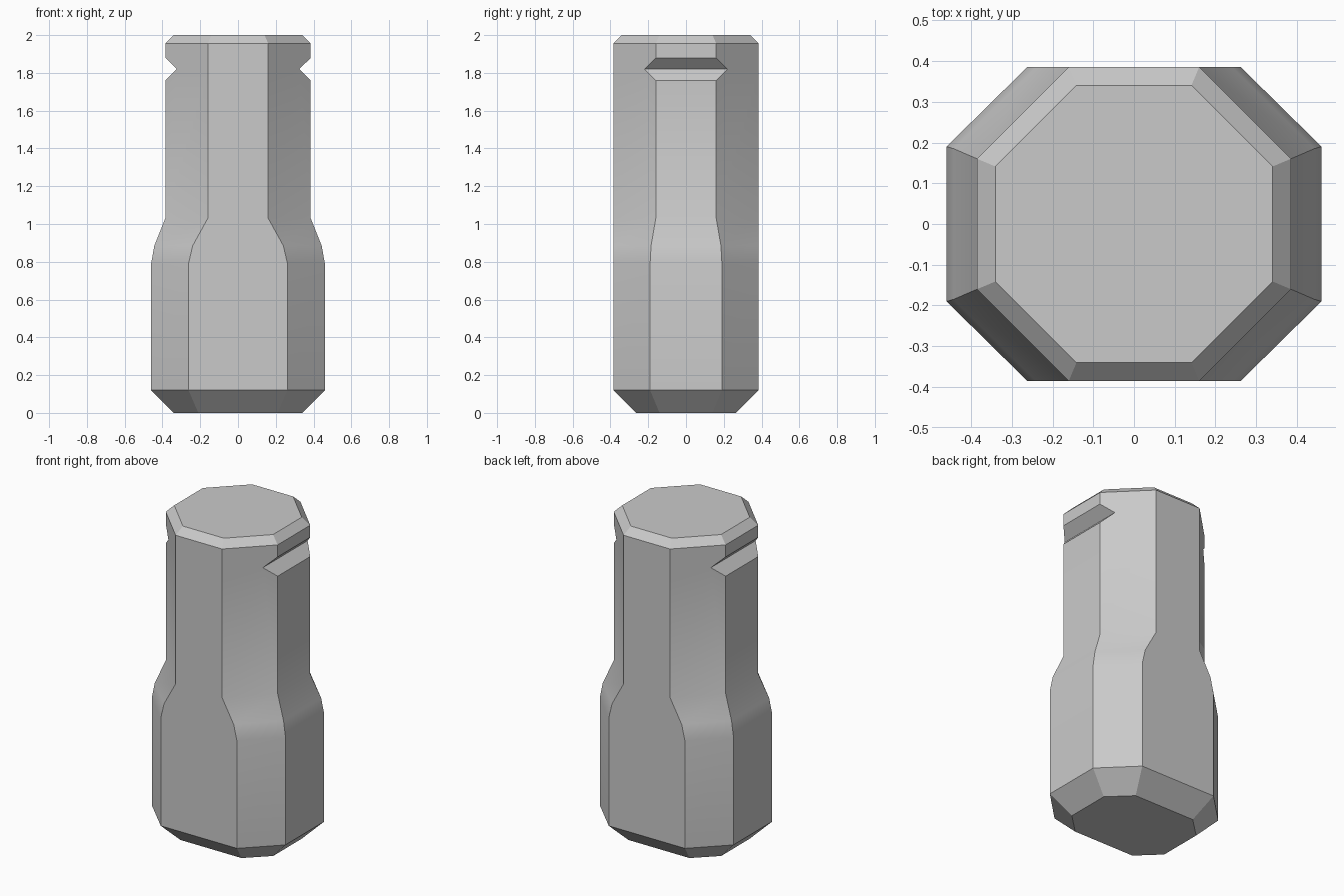
import bpy, bmesh, math

cube = bpy.data.objects.get("Cube")
if cube:
    bpy.data.objects.remove(cube, do_unlink=True)

# Single grey material
grey = bpy.data.materials.new("plain grey")
grey.use_nodes = True
colour = (0.59, 0.59, 0.59, 1)
grey.diffuse_color = colour
grey.node_tree.nodes["Principled BSDF"].inputs["Base Color"].default_value = colour

# Octagon sections: height, half width, half depth, front half edge, side half edge
sections = [
    (0.0, 0.34, 0.265, 0.21, 0.14),      # foot of the bottom chamfer
    (0.12, 0.46, 0.385, 0.262, 0.19),
    (0.79, 0.46, 0.385, 0.262, 0.19),    # wide body ends
    (0.885, 0.443, 0.385, 0.24, 0.185),
    (1.03, 0.385, 0.385, 0.16, 0.16),    # neck starts
    (1.76, 0.385, 0.385, 0.16, 0.16),    # side notch
    (1.82, 0.325, 0.385, 0.16, 0.22),
    (1.88, 0.385, 0.385, 0.16, 0.16),
    (1.955, 0.385, 0.385, 0.16, 0.16),   # top chamfer
    (2.0, 0.34, 0.34, 0.141, 0.141),
]


def octagon(bm, z, hx, hy, ex, ey):
    quarter = [(hx, ey), (ex, hy)]
    half = quarter + [(-x, y) for x, y in reversed(quarter)]
    ring = half + [(-x, -y) for x, y in half]
    return [bm.verts.new((x, y, z)) for x, y in ring]


# Loft the sections into one closed body
bm = bmesh.new()
rings = [octagon(bm, *s) for s in sections]
for low, high in zip(rings, rings[1:]):
    for i in range(8):
        j = (i + 1) % 8
        bm.faces.new((low[i], low[j], high[j], high[i]))
bm.faces.new(rings[0][::-1])
bm.faces.new(rings[-1])
bmesh.ops.recalc_face_normals(bm, faces=bm.faces)
bm.normal_update()

# Merge coplanar strips into clean facets
flat = [e for e in bm.edges if e.calc_face_angle(1) < math.radians(0.1)]
bmesh.ops.dissolve_edges(bm, edges=flat, use_verts=False)

mesh = bpy.data.meshes.new("octagonal_peg")
bm.to_mesh(mesh)
bm.free()
mesh.materials.append(grey)
peg = bpy.data.objects.new("octagonal_peg", mesh)
bpy.context.collection.objects.link(peg)

# Smooth taper, crisp facets
bpy.ops.object.select_all(action="DESELECT")
peg.select_set(True)
bpy.context.view_layer.objects.active = peg
bpy.ops.object.shade_smooth_by_angle(angle=math.radians(30))
